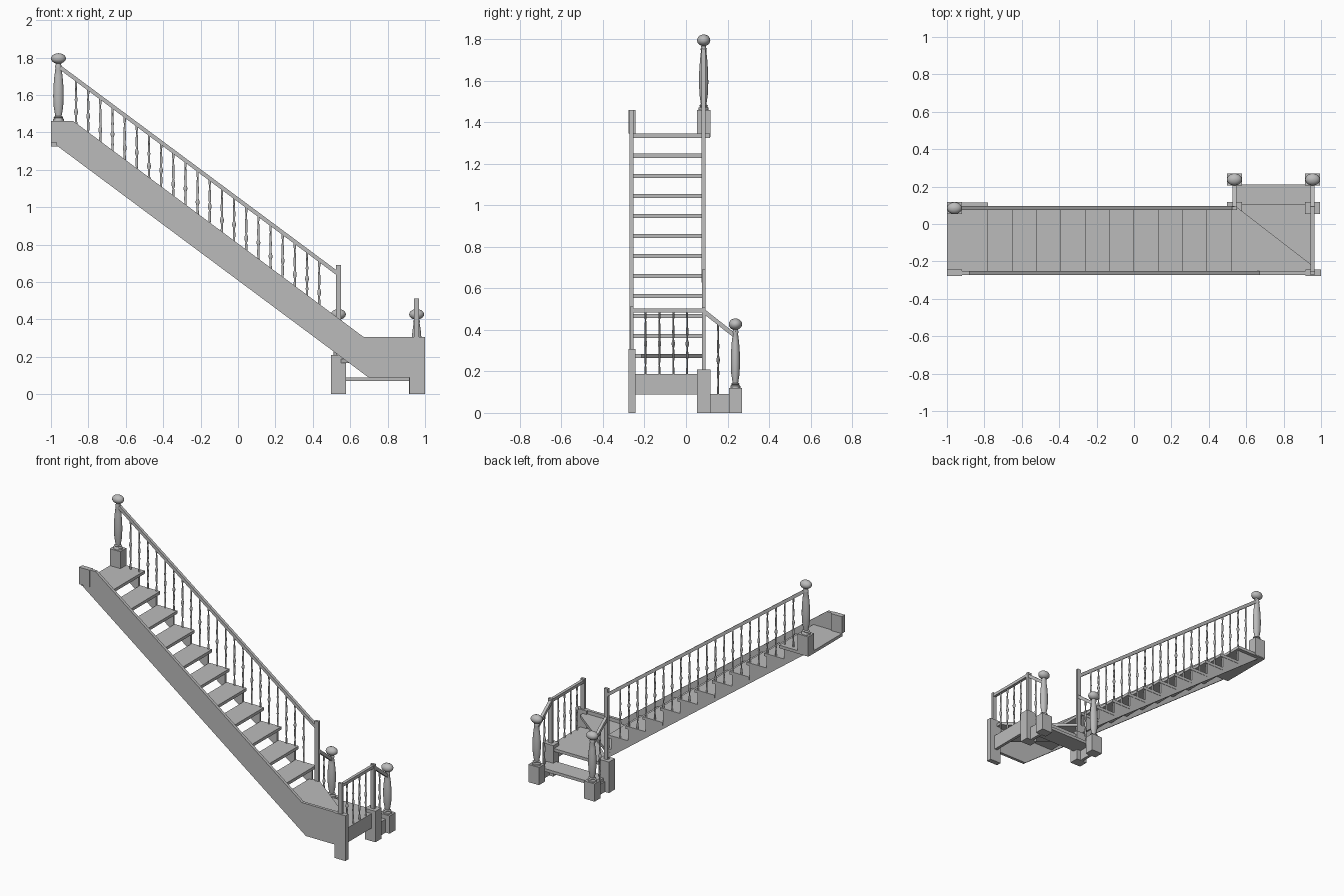
import bpy, bmesh, math
from mathutils import Vector

cube = bpy.data.objects.get("Cube")
if cube:
    bpy.data.objects.remove(cube, do_unlink=True)

grey = bpy.data.materials.new("plain grey")
grey.use_nodes = True
COLOUR = (0.5, 0.5, 0.5, 1)
grey.diffuse_color = COLOUR
grey.node_tree.nodes["Principled BSDF"].inputs["Base Color"].default_value = COLOUR

RISE, RUN, THICK = 0.0965, 0.13, 0.02
BACK_Y, FRONT_Y = 0.085, -0.262     # the two sides of the flight
LEFT_X, MID_X = 0.955, 0.537        # the two sides of the bottom steps


def tread_top(k):
    return 1.345 - RISE * k


def nose_x(k):
    return -0.78 + RUN * k


def finish(name, bm):
    bmesh.ops.recalc_face_normals(bm, faces=bm.faces)
    mesh = bpy.data.meshes.new(name)
    bm.to_mesh(mesh)
    bm.free()
    mesh.materials.append(grey)
    obj = bpy.data.objects.new(name, mesh)
    bpy.context.collection.objects.link(obj)
    return obj


def prism(name, points, offset):
    """Extrude a flat outline by an offset."""
    bm = bmesh.new()
    face = bm.faces.new([bm.verts.new(p) for p in points])
    new = bmesh.ops.extrude_face_region(bm, geom=[face])["geom"]
    bmesh.ops.translate(bm, vec=offset, verts=[v for v in new if isinstance(v, bmesh.types.BMVert)])
    return finish(name, bm)


def side_board(name, outline, y0, y1):
    return prism(name, [(x, y0, z) for x, z in outline], (0, y1 - y0, 0))


def flat_board(name, outline, top):
    return prism(name, [(x, y, top - THICK) for x, y in outline], (0, 0, THICK))


def box(name, x0, x1, y0, y1, z0, z1):
    return flat_box(name, (x0, x1), (y0, y1), (z0, z1))


def flat_box(name, xs, ys, zs):
    outline = [(xs[0], ys[0]), (xs[1], ys[0]), (xs[1], ys[1]), (xs[0], ys[1])]
    return prism(name, [(x, y, zs[0]) for x, y in outline], (0, 0, zs[1] - zs[0]))


def rail(name, start, end, width=0.02, height=0.026):
    """Rectangular bar with plumb-cut ends."""
    a, b = Vector(start), Vector(end)
    side = (b - a).cross(Vector((0, 0, 1))).normalized() * width / 2
    up = Vector((0, 0, height / 2))
    return prism(name, [a - side - up, a + side - up, a + side + up, a - side + up], b - a)


def lathe(name, profile, x, y, segments, squash=0.8):
    """Turn a radius/height profile around a vertical axis."""
    bm = bmesh.new()
    rings = []
    for r, z in profile:
        angles = [2 * math.pi * i / segments for i in range(segments)]
        rings.append([bm.verts.new((x + r * math.cos(a), y + r * squash * math.sin(a), z)) for a in angles])
    for low, high in zip(rings, rings[1:]):
        for i in range(segments):
            j = (i + 1) % segments
            bm.faces.new((low[i], low[j], high[j], high[i]))
    bm.faces.new(rings[0])
    bm.faces.new(rings[-1])
    for f in bm.faces:
        f.smooth = len(f.verts) == 4
    obj = finish(name, bm)
    bpy.ops.object.select_all(action="DESELECT")
    obj.select_set(True)
    bpy.context.view_layer.objects.active = obj
    bpy.ops.object.shade_smooth_by_angle(angle=math.radians(50))
    return obj


NEWEL = [(0.030, 0), (0.030, 0.03), (0.022, 0.045), (0.026, 0.06), (0.017, 0.075), (0.019, 0.11),
         (0.025, 0.2), (0.028, 0.36), (0.027, 0.5), (0.022, 0.66), (0.016, 0.78), (0.019, 0.81),
         (0.014, 0.83), (0.016, 0.85)]


def newel(name, x, y, z0, z1):
    """Turned post topped with a flattened ball."""
    h = z1 - z0
    lathe(name, [(r, z0 + t * h) for r, t in NEWEL], x, y, 16)
    ball = [(0.04 * math.sin(a), z1 - 0.028 - 0.028 * math.cos(a))
            for a in (math.pi * (i + 0.15) / 10.3 for i in range(11))]
    lathe(name + "_ball", ball, x, y, 20)


def baluster(x, y, z0, z1):
    h = z1 - z0
    shape = [(0.006, 0), (0.006, 0.1), (0.004, 0.13), (0.007, 0.3), (0.005, 0.42), (0.010, 0.47),
             (0.010, 0.5), (0.005, 0.55), (0.007, 0.68), (0.004, 0.87), (0.006, 0.9), (0.006, 1)]
    lathe("baluster", [(r, z0 + t * h) for r, t in shape], x, y, 8)


def block(name, x, y, z0, z1):
    return box(name, x - 0.04, x + 0.04, y - 0.032, y + 0.032, z0, z1)


# Closed string on the front side, with its end blocks
front = [(-0.97, 1.33), (-0.97, 1.46), (-0.88, 1.46), (0.67, 0.307), (0.98, 0.307), (0.98, 0.088), (0.70, 0.088)]
side_board("front_string", front, FRONT_Y - 0.01, FRONT_Y + 0.01)
box("front_top_block", -1, -0.92, -0.277, -0.243, 1.345, 1.46)
box("front_bottom_post", 0.917, 1, -0.277, -0.243, 0, 0.307)

# Sawtooth string on the back side
saw = [(-0.97, 1.33)]
for k in range(11):
    x = nose_x(k) - 0.02
    saw += [(x, tread_top(k) - THICK), (x, tread_top(k + 1) - THICK)]
saw += [(0.53, tread_top(11) - THICK), (0.53, 0.216)]
side_board("back_string", saw, BACK_Y - 0.008, BACK_Y + 0.006)

# Straight treads
box("top_tread", -1, nose_x(0), -0.253, 0.115, tread_top(0) - THICK, tread_top(0))
for k in range(1, 11):
    box("tread", nose_x(k - 1) - 0.02, nose_x(k), -0.253, 0.093, tread_top(k) - THICK, tread_top(k))

# Winders and bottom step
flat_board("upper_winder", [(0.48, 0.09), (0.48, -0.253), (0.945, -0.253), (0.945, -0.215), (0.55, 0.09)],
           tread_top(11))
flat_board("lower_winder", [(0.53, 0.108), (0.53, 0.07), (0.90, -0.253), (0.965, -0.253), (0.965, 0.108)],
           tread_top(12))
box("bottom_step", MID_X, 0.965, 0.085, 0.21, tread_top(13) - THICK, tread_top(13))
box("winder_string", LEFT_X - 0.01, LEFT_X + 0.01, -0.25, 0.06, 0.088, 0.183)

# Bottom posts, blocks and railings, both sides of the lowest step
for x, post_top in ((MID_X, 0.69), (LEFT_X, 0.51)):
    block("corner_block", x, BACK_Y, 0, 0.21)
    box("corner_post", x - 0.014, x + 0.014, BACK_Y - 0.009, BACK_Y + 0.009, 0.21, post_top)
    block("newel_block", x, 0.238, 0, 0.12)
    newel("bottom_newel", x, 0.238, 0.12, 0.455)
    box("step_side", x - 0.01, x + 0.01, 0.1, 0.215, 0, tread_top(13) - THICK)
    rail("short_handrail", (x, BACK_Y, 0.49), (x, 0.235, 0.372))
    baluster(x, 0.155, tread_top(13), 0.43)

# Level railing beside the winders
box("front_post", LEFT_X - 0.014, LEFT_X + 0.014, FRONT_Y - 0.008, FRONT_Y + 0.008, 0.3, 0.513)
rail("level_handrail", (LEFT_X, FRONT_Y, 0.494), (LEFT_X, BACK_Y, 0.494), height=0.02)
for i in range(4):
    baluster(LEFT_X, -0.195 + 0.067 * i, tread_top(12), 0.488)

# Top newel, long handrail and its balusters
block("top_newel_block", -0.96, BACK_Y, 1.33, 1.46)
newel("top_newel", -0.96, BACK_Y, 1.46, 1.823)


def rail_z(x):
    return 1.041 - 0.7425 * x


rail("long_handrail", (-0.955, BACK_Y, rail_z(-0.955)), (MID_X, BACK_Y, rail_z(MID_X)))
for i in range(21):
    x = -0.866 + RUN / 2 * i
    k = max(0, math.ceil((x - nose_x(0)) / RUN))
    baluster(x, BACK_Y, tread_top(k), rail_z(x))
